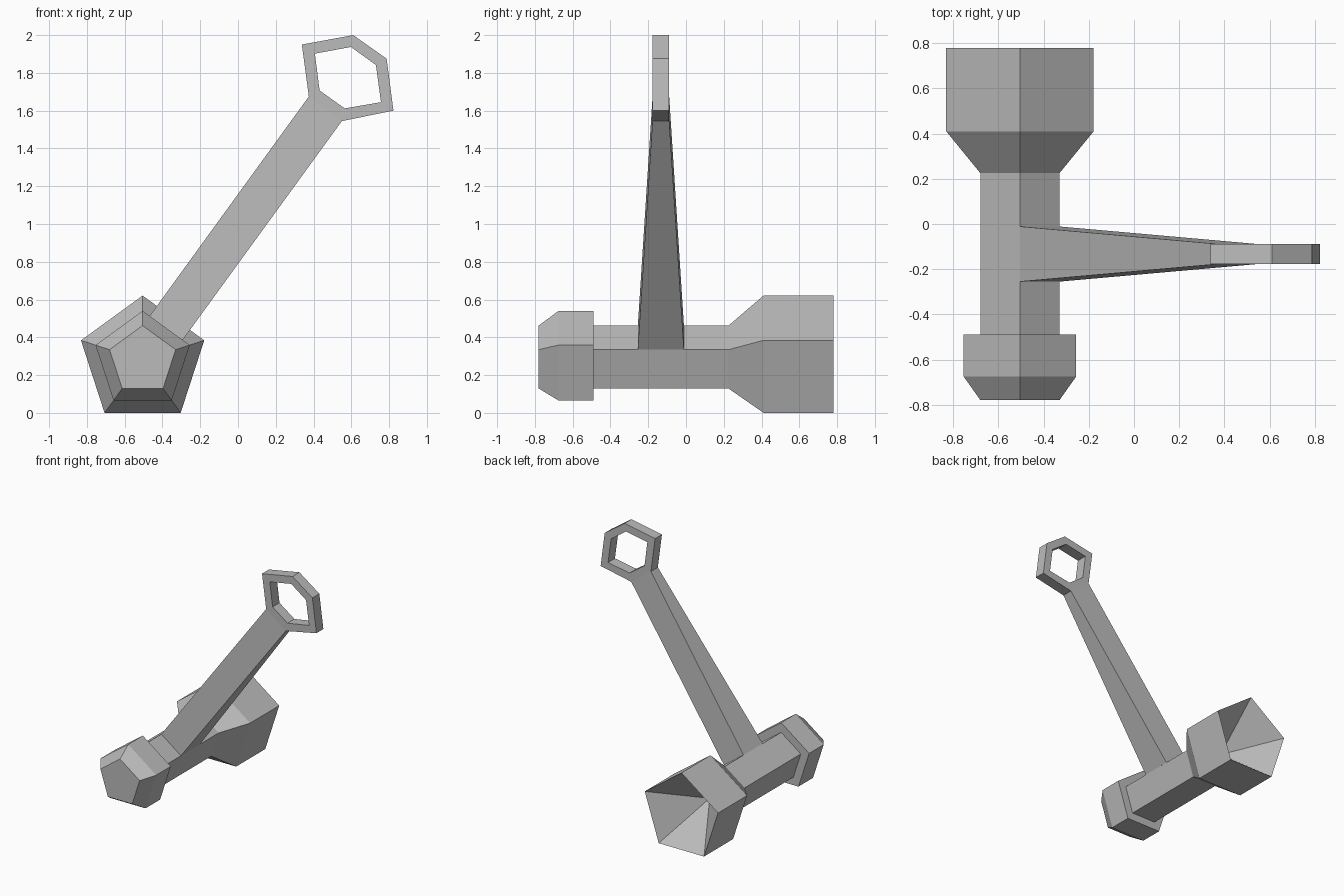
import bpy, bmesh
from math import sin, cos, tau
from mathutils import Vector

cube = bpy.data.objects.get("Cube")
if cube:
    bpy.data.objects.remove(cube, do_unlink=True)

grey = bpy.data.materials.new("plain grey")
grey.use_nodes = True
colour = (0.5, 0.5, 0.5, 1)
grey.diffuse_color = colour
grey.node_tree.nodes["Principled BSDF"].inputs["Base Color"].default_value = colour


def finish(name, bm):
    bmesh.ops.recalc_face_normals(bm, faces=bm.faces)
    mesh = bpy.data.meshes.new(name)
    bm.to_mesh(mesh)
    bm.free()
    mesh.materials.append(grey)
    obj = bpy.data.objects.new(name, mesh)
    bpy.context.collection.objects.link(obj)
    return obj


def bridge(bm, a, b):
    n = len(a)
    for i in range(n):
        j = (i + 1) % n
        bm.faces.new((a[i], a[j], b[j], b[i]))


# Five-sided hammer head: rings along y, hollow at the back
AXIS_X, AXIS_Z, SIDES = -0.505, 0.278, 5
SHAFT, COLLAR, BELL = 0.184, 0.262, 0.343
profile = [(-0.78, SHAFT), (-0.675, COLLAR), (-0.49, COLLAR), (-0.49, SHAFT),
           (0.225, SHAFT), (0.41, BELL), (0.78, BELL)]


def pentagon(bm, y, r):
    return [bm.verts.new((AXIS_X + r * sin(tau * i / SIDES), y,
                          AXIS_Z + r * cos(tau * i / SIDES))) for i in range(SIDES)]


bm = bmesh.new()
rings = [pentagon(bm, y, r) for y, r in profile]
for a, b in zip(rings, rings[1:]):
    bridge(bm, a, b)
bm.faces.new(rings[0])
# Pointed recess in the bell
tip = bm.verts.new((AXIS_X, 0.42, AXIS_Z))
for i in range(SIDES):
    bm.faces.new((rings[-1][i], rings[-1][(i + 1) % SIDES], tip))
finish("hammer_head", bm)

# Handle tapering from the head to the ring
MID_Y = -0.133
bm = bmesh.new()
upper_base, lower_base = (-0.505, 0.462), (-0.33, 0.335)
upper_end, lower_end = (0.375, 1.675), (0.55, 1.545)


def section(upper, lower, half):
    return [bm.verts.new((x, MID_Y + s * half, z))
            for (x, z), s in ((upper, -1), (upper, 1), (lower, 1), (lower, -1))]


bridge(bm, section(upper_base, lower_base, 0.122), section(upper_end, lower_end, 0.044))
finish("handle", bm)

# Six-sided ring at the handle end
outer = [(0.338, 1.95), (0.61, 2.0), (0.787, 1.875), (0.823, 1.6), lower_end, upper_end]
inner = [(0.407, 1.902), (0.598, 1.937), (0.73, 1.842), (0.757, 1.645),
         (0.565, 1.612), (0.432, 1.707)]
bm = bmesh.new()
loops = [[bm.verts.new((x, MID_Y + s * 0.044, z)) for x, z in pts]
         for pts, s in ((outer, -1), (outer, 1), (inner, 1), (inner, -1))]
for k in range(4):
    bridge(bm, loops[k], loops[(k + 1) % 4])
finish("handle_ring", bm)
